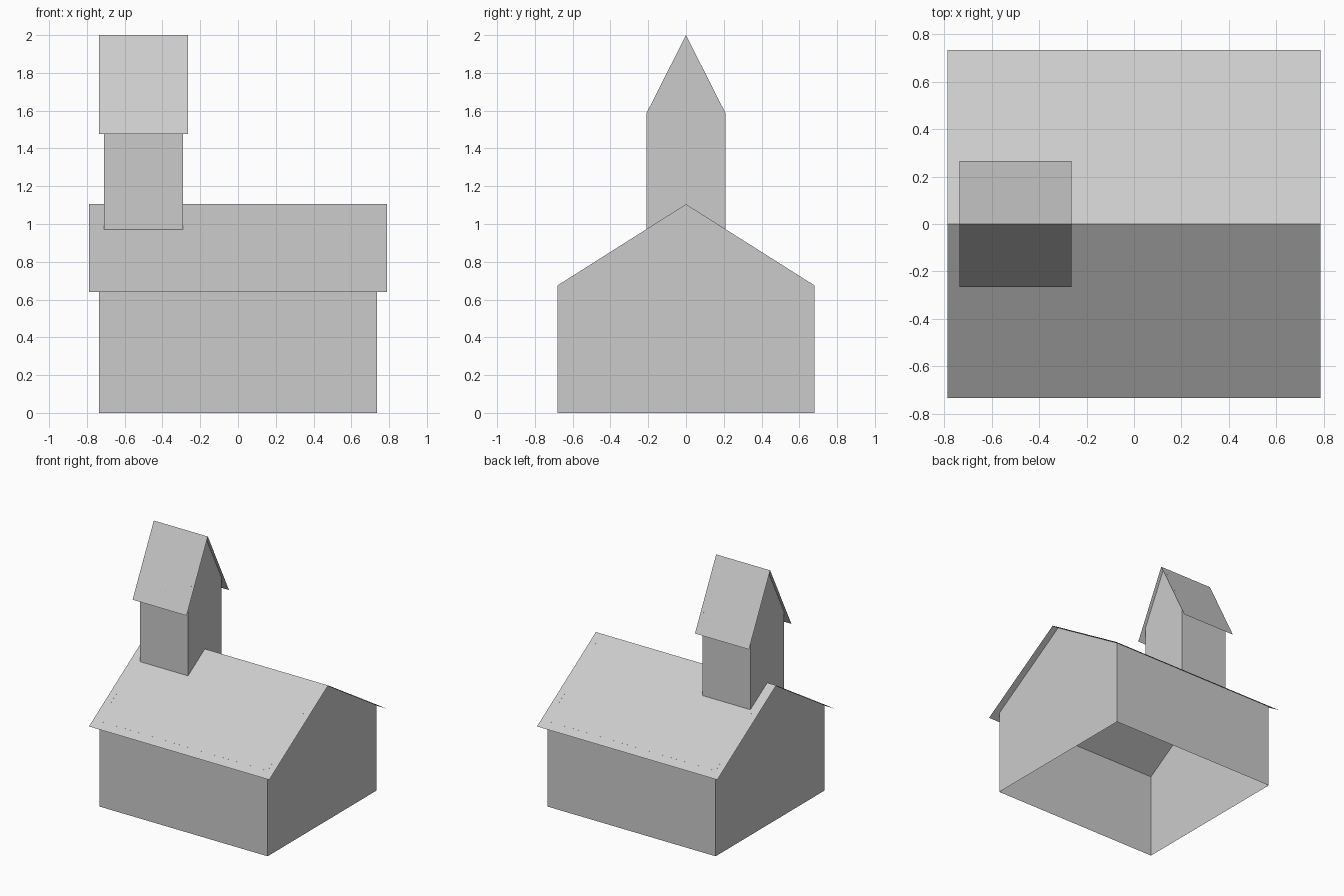
import bpy

if "Cube" in bpy.data.objects:
    bpy.data.objects.remove(bpy.data.objects["Cube"])

grey = bpy.data.materials.new("light_grey")
grey.diffuse_color = (0.6, 0.6, 0.6, 1)
grey.use_nodes = True
grey.node_tree.nodes["Principled BSDF"].inputs["Base Color"].default_value = grey.diffuse_color


def make(name, verts, faces):
    mesh = bpy.data.meshes.new(name)
    mesh.from_pydata(verts, [], faces)
    mesh.materials.append(grey)
    obj = bpy.data.objects.new(name, mesh)
    bpy.context.collection.objects.link(obj)
    return obj


def gabled_walls(name, cx, hx, hy, z_eave, z_ridge, z_side, z_mid):
    """Open shell: two side walls and two gable ends; the base may follow a roof."""
    profile = [(-hy, z_side), (0, z_mid), (hy, z_side),
               (hy, z_eave), (0, z_ridge), (-hy, z_eave)]
    verts = [(x, y, z) for x in (cx - hx, cx + hx) for y, z in profile]
    faces = [(5, 4, 3, 2, 1, 0), (6, 7, 8, 9, 10, 11),   # gable ends
             (0, 6, 11, 5), (2, 3, 9, 8)]                # front and back walls
    return make(name, verts, faces)


def sheet_roof(name, cx, hx, hy, z_eave, z_ridge):
    """Two thin slopes meeting at a ridge along x."""
    verts = [(x, y, z) for x in (cx - hx, cx + hx)
             for y, z in ((-hy, z_eave), (0, z_ridge), (hy, z_eave))]
    return make(name, verts, [(0, 3, 4, 1), (1, 4, 5, 2)])


# Main hall
gabled_walls("hall_walls", 0, 0.735, 0.68, 0.675, 1.105, 0, 0)
sheet_roof("hall_roof", 0, 0.788, 0.735, 0.64, 1.105)

# Bell tower sitting astride the hall ridge
gabled_walls("tower_walls", -0.5, 0.21, 0.21, 1.585, 2.0, 0.972, 1.105)
sheet_roof("tower_roof", -0.5, 0.236, 0.265, 1.476, 2.0)
